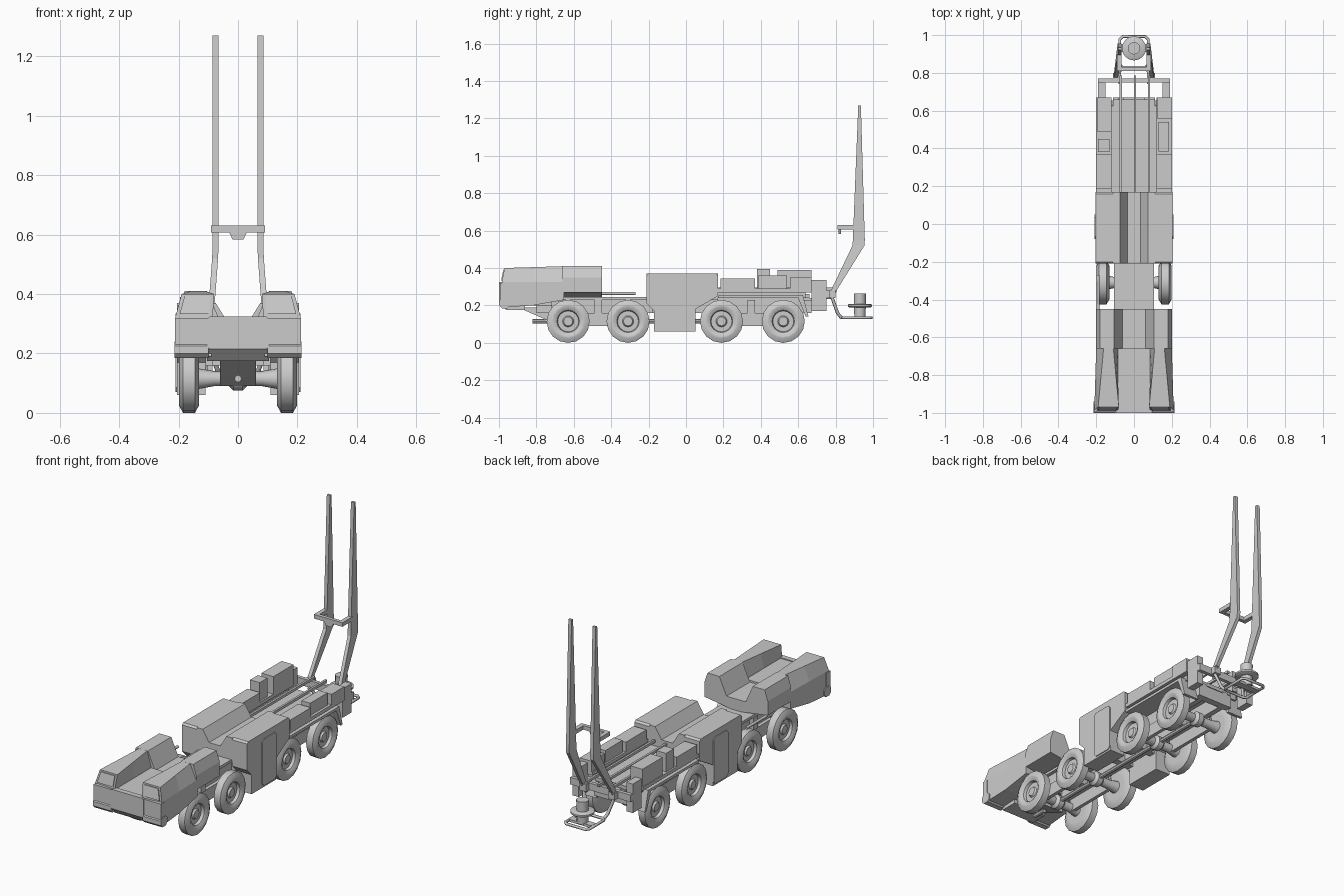
import bpy, bmesh, math
from mathutils import Vector

default_cube = bpy.data.objects.get("Cube")
if default_cube:
    bpy.data.objects.remove(default_cube, do_unlink=True)

shade = .6
grey = bpy.data.materials.new("plain_grey")
grey.use_nodes = True
grey.diffuse_color = (shade, shade, shade, 1)
grey.node_tree.nodes["Principled BSDF"].inputs["Base Color"].default_value = (shade, shade, shade, 1)

# Shared levels and stations
BODY, DECK, SHELF, ROOF, LOCKER_TOP = .2, .24, .28, .41, .37
RAIL_LOW, RAIL_HIGH, HUB, TYRE = .16, .23, .115, .115
NOSE, CAB_BACK, SHELTER_BACK = -1, -.66, -.45
LOCKER_FRONT, BED_FRONT, BED_BACK, FRAME_Y = -.21, .17, .67, .93
FRONT_AXLES, REAR_AXLES = (-.63, -.31), (.19, .52)


def loft(name, sections, side=1, smooth=False):
    """Skin a list of matching cross-sections and cap both ends."""
    bm = bmesh.new()
    rings = [[bm.verts.new((side * x, y, z)) for x, y, z in section] for section in sections]
    for lower, upper in zip(rings, rings[1:]):
        for i in range(len(lower)):
            bm.faces.new((lower[i - 1], lower[i], upper[i], upper[i - 1]))
    bm.faces.new(rings[0])
    bm.faces.new(rings[-1])
    bmesh.ops.recalc_face_normals(bm, faces=bm.faces)
    mesh = bpy.data.meshes.new(name)
    bm.to_mesh(mesh)
    bm.free()
    mesh.materials.append(grey)
    part = bpy.data.objects.new(name, mesh)
    bpy.context.collection.objects.link(part)
    if smooth:
        bpy.ops.object.select_all(action='DESELECT')
        bpy.context.view_layer.objects.active = part
        part.select_set(True)
        bpy.ops.object.shade_smooth_by_angle(angle=math.radians(35))


def across(name, x, profile, side=1):
    """Extrude a (y, z) profile across the vehicle."""
    loft(name, [[(across_x, y, z) for y, z in profile] for across_x in x], side)


def along(name, y, profile, side=1):
    """Extrude an (x, z) profile along the vehicle."""
    loft(name, [[(x, along_y, z) for x, z in profile] for along_y in y], side)


def chamfered(a, b, cut):
    """Rectangle over two ranges with its corners cut."""
    (low, high), (base, top) = a, b
    return [(low + cut, base), (high - cut, base), (high, base + cut), (high, top - cut),
            (high - cut, top), (low + cut, top), (low, top - cut), (low, base + cut)]


def box(name, x, y, z, side=1):
    across(name, x, [(y[0], z[0]), (y[1], z[0]), (y[1], z[1]), (y[0], z[1])], side)


def turned(name, centre, axis, profile, count=16, side=1):
    """Revolve (offset, radius) points round an axis."""
    aim = Vector(axis).to_track_quat('Z', 'Y')
    angles = [math.tau * i / count for i in range(count)]
    loft(name, [[Vector(centre) + aim @ Vector((radius * math.cos(a), radius * math.sin(a), offset))
                 for a in angles] for offset, radius in profile], side, smooth=True)


def tube(name, points, radius, closed=False, side=1):
    curve = bpy.data.curves.new(name, 'CURVE')
    curve.dimensions = '3D'
    curve.bevel_depth = radius
    curve.bevel_resolution = 1
    curve.use_fill_caps = True
    spline = curve.splines.new('POLY')
    spline.points.add(len(points) - 1)
    for point, (x, y, z) in zip(spline.points, points):
        point.co = (side * x, y, z, 1)
    spline.use_cyclic_u = closed
    curve.materials.append(grey)
    bpy.context.collection.objects.link(bpy.data.objects.new(name, curve))


def pair(build, part, **shape):
    """Build a part on the left and mirrored on the right."""
    for label, side in (("left_", 1), ("right_", -1)):
        build(label + part, side=side, **shape)


def pod_section(t):
    """Cab pod outline, t running from the nose to the back of the cab."""
    y = NOSE + .015 + t / 3
    low, waist, top = .19 + .04 * t * t, .325, ROOF - .01 * (1 - t)
    top_y = y + .015 * (1 - t)
    return [(.09, y, low), (.21 - .01 * t, y, low), (.21 - .01 * t, y, waist),
            (.19 - .03 * t, top_y, top), (.08 + .03 * t, top_y, top), (.085, y, waist)]


def blade(x, y, depth, z):
    """Rectangular section of a lifting arm."""
    half = .01
    return [(x - half, y - depth, z), (x + half, y - depth, z),
            (x + half, y + depth, z), (x - half, y + depth, z)]


# Cab pods with raked windscreens and wrap-round bumper ends
pair(loft, "cab_pod", sections=[pod_section(t) for t in (0, .5, 1)])
glass = [Vector(p) for p in pod_section(0)[2:]]
middle = sum(glass, Vector()) / len(glass)
glass = [middle.lerp(corner, .8) for corner in glass]
pair(loft, "windscreen", sections=[glass, [corner - Vector((0, .005, 0)) for corner in glass]])
pair(box, "cab_front_panel", x=(.1, .212), y=(NOSE + .005, -.96), z=(.2, .32))
pair(across, "bumper_end", x=(.1, .214), profile=chamfered((NOSE, -.94), (.185, DECK), .015))

# Hood, grille and skirt between the pods
box("hood", x=(-.1, .1), y=(NOSE + .02, CAB_BACK), z=(BODY, .32))
along("grille_panel", y=(NOSE, -.97), profile=chamfered((-.105, .105), (.215, .325), .01))
across("front_skirt", x=(-.105, .105), profile=[(NOSE, .215), (-.96, .175), (-.86, .175), (-.86, .215)])

# Shelter behind the cab, dished in the middle
pair(along, "shelter", y=(CAB_BACK, SHELTER_BACK),
     profile=[(0, DECK), (BODY, .27), (BODY, .35), (.18, ROOF), (.105, ROOF), (.06, .31), (0, .31)])
tube("exhaust_pipe", [(-.19, SHELTER_BACK, .264), (-.19, -.27, .264)], radius=.008)

# Mid-body lockers, stepped to clear the wheels, with a trough between
pair(across, "locker", x=(.11, BODY + .005), profile=[
    (-.17, .06), (.05, .06), (.05, .18), (BED_FRONT, .25), (BED_FRONT, LOCKER_TOP - .01),
    (BED_FRONT - .01, LOCKER_TOP), (LOCKER_FRONT + .01, LOCKER_TOP),
    (LOCKER_FRONT, LOCKER_TOP - .01), (LOCKER_FRONT, .21), (-.17, .17)])
pair(along, "locker_shoulder", y=(LOCKER_FRONT, BED_FRONT),
     profile=[(0, DECK), (.11, DECK), (.11, LOCKER_TOP), (.075, LOCKER_TOP), (.035, .305), (0, .305)])
pair(across, "locker_door", x=(BODY, BODY + .01), profile=chamfered((-.08, .05), (.07, .335), .015))

# Rear fenders, shelves and stowage bins
pair(across, "rear_fender", x=(.105, BODY), profile=[
    (BED_FRONT, DECK), (.6, DECK), (.64, .14), (.655, .14), (.625, DECK + .015), (BED_FRONT, DECK + .015)])
pair(box, "shelf_support", x=(.13, .17), y=(BED_FRONT, .64), z=(DECK, SHELF))
pair(box, "rear_shelf", x=(.12, BODY), y=(BED_FRONT, BED_BACK), z=(SHELF - .01, SHELF + .01))
pair(box, "front_bin", x=(.12, BODY), y=(.185, .37), z=(SHELF, .345))
box("right_tall_bin", x=(-.195, -.12), y=(.49, BED_BACK), z=(SHELF, .39))
box("right_small_bin", x=(-.19, -.13), y=(.38, .45), z=(SHELF, .395))
box("left_middle_bin", x=(.13, .185), y=(.385, .54), z=(SHELF, .36))
box("left_rear_bin", x=(.125, BODY), y=(.555, BED_BACK), z=(SHELF, .35))
pair(box, "rear_corner_box", x=(.15, .19), y=(BED_BACK, .75), z=(.17, .335))

# Ladder chassis, decks and drive line
pair(box, "frame_rail", x=(.055, .085), y=(-.8, BED_BACK), z=(RAIL_LOW, DECK))
for first, last in (FRONT_AXLES, REAR_AXLES):
    pair(box, "bogie_beam", x=(.085, .105), y=(first, last), z=(.09, RAIL_LOW))
box("front_deck", x=(-.105, .105), y=(CAB_BACK, BED_FRONT), z=(RAIL_HIGH, DECK + .005))
box("rear_deck", x=(-.11, .11), y=(BED_FRONT, CAB_BACK * -1), z=(DECK, DECK + .02))
for y in (-.7, -.47, -.16, .02, .35, .65):
    box("cross_member", x=(-.11, .11), y=(y - .02, y + .02), z=(RAIL_LOW, RAIL_HIGH))
across("nose_frame", x=(-.06, .06), profile=[(-.9, .19), (-.74, .12), (CAB_BACK, .09), (CAB_BACK, .19)])
turned("tow_hitch", (0, -.82, HUB), (0, 1, 0), [(0, .012), (.08, .012)], count=8)
turned("drive_shaft", (0, FRONT_AXLES[0], HUB), (0, 1, 0), [(0, .012), (1.15, .012)], count=8)

# Wheels with sunken hubs on straight axles
half_tread, rim = .034, .09
tread = [(-half_tread, .07), (-half_tread, rim), (-.02, TYRE), (.02, TYRE), (half_tread, rim),
         (half_tread, .08), (.022, .06), (.006, .056), (.006, .03), (.016, .024)]
for y in FRONT_AXLES + REAR_AXLES:
    pair(turned, "wheel", centre=(.165, y, HUB), axis=(1, 0, 0), profile=tread)
    pair(turned, "axle", centre=(0, y, HUB), axis=(1, 0, 0), profile=[(0, .025), (.08, .025), (.14, .036)])
    turned("differential", (0, y, HUB), (1, 0, 0), [(-.035, .02), (-.015, .04), (.015, .04), (.035, .02)])

# Loading rails and the beam that carries the arms
box("rear_crossbeam", x=(-.19, .19), y=(.75, .77), z=(DECK, SHELF))
for x in (-.07, .005, .08):
    box("loading_rail", x=(x - .006, x + .006), y=(BED_FRONT, .785), z=(SHELF, SHELF + .015))

# Bent lifting arms joined by a crossbar
pair(loft, "lifting_arm", sections=[blade(.095, .79, .015, SHELF), blade(.077, .922, .032, .52),
                                    blade(.076, .924, .032, .55), blade(.076, .928, .007, 1.27)])
pair(box, "arm_foot", x=(.07, .11), y=(.755, .8), z=(DECK, SHELF))
pair(box, "arm_bracket", x=(.066, .09), y=(.81, .9), z=(.607, .63))
box("arm_crossbar", x=(-.07, .07), y=(.81, .83), z=(.607, .63))
along("crossbar_plate", y=(.815, .828), profile=[(-.036, .62), (.036, .62), (.018, .583), (-.018, .583)])

# Rear support frame with its pedestal
frame_z, front_y, back_y = .135, .83, .992
pair(tube, "arm_strut", radius=.009,
     points=[(.1, .79, SHELF), (.095, .782, DECK), (.075, .81, .16), (.065, front_y, frame_z)])
pair(tube, "arm_brace", radius=.007, points=[(.1, .8, SHELF), (.075, .775, DECK), (.075, .74, DECK)])
tube("support_frame", radius=.008, closed=True, points=[
    (x, y, frame_z) for x, y in chamfered((-.075, .075), (front_y, back_y), .015)])
box("support_crossbar", x=(-.07, .07), y=(FRAME_Y - .02, FRAME_Y + .02), z=(.128, .142))
turned("pedestal", (0, FRAME_Y, frame_z), (0, 0, 1), [(0, .03), (.13, .033)], count=12)
turned("pedestal_flange", (0, FRAME_Y, .19), (0, 0, 1), [(0, .058), (.004, .064), (.014, .064), (.018, .058)])
